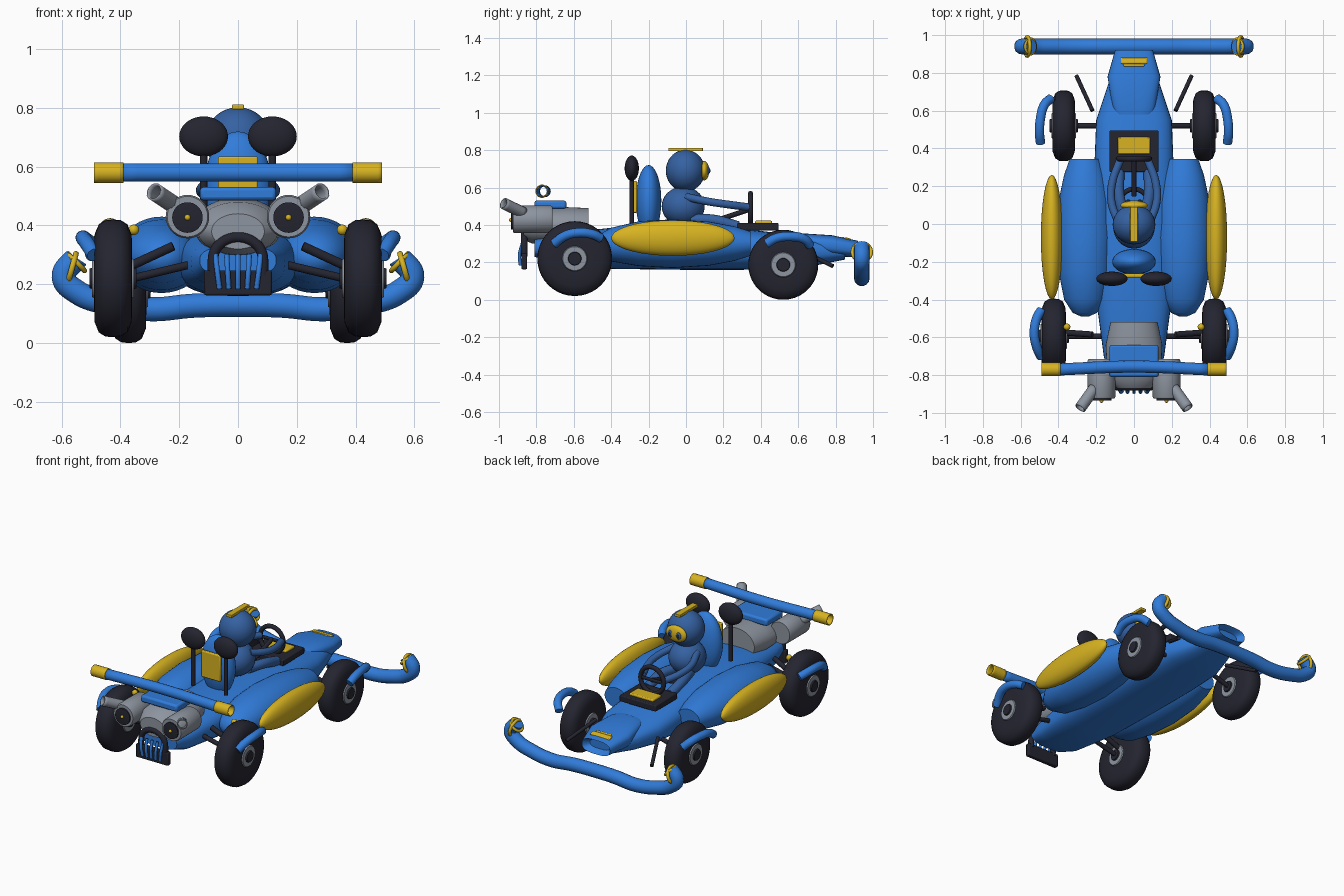
import bpy, bmesh, math
from mathutils import Vector

old = bpy.data.objects.get("Cube")
if old:
    bpy.data.objects.remove(old)


def material(name, rgb):
    m = bpy.data.materials.new(name)
    m.use_nodes = True
    m.diffuse_color = (*rgb, 1)
    m.node_tree.nodes["Principled BSDF"].inputs["Base Color"].default_value = (*rgb, 1)
    return m


BLUE = material("bright_blue", (0.03, 0.2, 0.7))
NAVY = material("driver_blue", (0.035, 0.12, 0.36))
GOLD = material("yellow", (0.68, 0.45, 0.015))
BLACK = material("near_black", (0.018, 0.018, 0.03))
GREY = material("metal_grey", (0.27, 0.3, 0.35))


def finish(name, mat):
    ob = bpy.context.object
    ob.name = name
    ob.data.materials.clear()
    ob.data.materials.append(mat)
    bpy.ops.object.shade_smooth_by_angle(angle=math.radians(40))
    return ob


def ball(name, mat, loc, radii, rot=(0, 0, 0)):
    bpy.ops.mesh.primitive_uv_sphere_add(segments=32, ring_count=18, location=loc, rotation=rot)
    bpy.context.object.scale = radii
    return finish(name, mat)


def box(name, mat, loc, size, bevel=0.006, rot=(0, 0, 0)):
    bpy.ops.mesh.primitive_cube_add(size=1, location=loc, rotation=rot)
    ob = bpy.context.object
    ob.scale = size
    bpy.ops.object.transform_apply(location=False, rotation=False, scale=True)
    mod = ob.modifiers.new("soft_edges", "BEVEL")
    mod.width, mod.segments = bevel, 2
    return finish(name, mat)


def ring(name, mat, loc, major, minor, rot=(0, 0, 0)):
    bpy.ops.mesh.primitive_torus_add(location=loc, rotation=rot, major_radius=major,
                                     minor_radius=minor, major_segments=36, minor_segments=10)
    return finish(name, mat)


def tube(name, mat, points, radius, caps=True):
    # Smooth pipe through the points, turned into a mesh
    cu = bpy.data.curves.new(name, "CURVE")
    cu.dimensions = "3D"
    cu.bevel_depth, cu.bevel_resolution = radius, 5
    cu.use_fill_caps, cu.resolution_u = caps, 8
    sp = cu.splines.new("BEZIER")
    sp.bezier_points.add(len(points) - 1)
    for bp, p in zip(sp.bezier_points, points):
        bp.co = p
        bp.handle_left_type = bp.handle_right_type = "AUTO"
    ob = bpy.data.objects.new(name, cu)
    bpy.context.collection.objects.link(ob)
    bpy.ops.object.select_all(action="DESELECT")
    ob.select_set(True)
    bpy.context.view_layer.objects.active = ob
    bpy.ops.object.convert(target="MESH")
    if not caps:
        wall = bpy.context.object.modifiers.new("wall", "SOLIDIFY")
        wall.thickness = 0.006
    return finish(name, mat)


def loft(name, mat, sections, loc=(0, 0, 0), rot=(0, 0, 0), power=1.0, n=36):
    # Elliptical sections (y, half width, centre z, half height) skinned along y
    bm = bmesh.new()
    rows = []
    for y, w, zc, h in sections:
        row = []
        for i in range(n):
            a = math.tau * i / n
            c, s = math.cos(a), math.sin(a)
            row.append(bm.verts.new((w * math.copysign(abs(c) ** power, c), y,
                                     zc + h * math.copysign(abs(s) ** power, s))))
        rows.append(row)
    for r0, r1 in zip(rows, rows[1:]):
        for i in range(n):
            j = (i + 1) % n
            bm.faces.new((r0[i], r0[j], r1[j], r1[i]))
    bm.faces.new(rows[0])
    bm.faces.new(rows[-1])
    bmesh.ops.recalc_face_normals(bm, faces=bm.faces)
    me = bpy.data.meshes.new(name)
    bm.to_mesh(me)
    bm.free()
    ob = bpy.data.objects.new(name, me)
    ob.location, ob.rotation_euler = loc, rot
    bpy.context.collection.objects.link(ob)
    bpy.ops.object.select_all(action="DESELECT")
    ob.select_set(True)
    bpy.context.view_layer.objects.active = ob
    return finish(name, mat)


def drum(name, mat, loc, r, length, rot=(0, 0, 0)):
    h = length / 2
    return loft(name, mat, [(-h, r * 0.93, 0, r * 0.93), (-h * 0.9, r, 0, r),
                            (h * 0.9, r, 0, r), (h, r * 0.93, 0, r * 0.93)], loc, rot)


SIDEWAYS = (0, 0, math.pi / 2)
UPRIGHT = (math.pi / 2, 0, 0)

# Hull and nose
loft("hull", BLUE, [(-0.81, .13, .28, .05), (-0.7, .16, .27, .08), (-0.4, .2, .275, .11),
                    (0, .21, .28, .12), (.3, .21, .27, .11), (.55, .2, .26, .09),
                    (.7, .15, .255, .07), (.85, .1, .26, .045)], power=0.75)
loft("nose", BLUE, [(.58, .1, .31, .04), (.62, .115, .305, .05), (.78, .14, .29, .055),
                    (.92, .1, .27, .045), (.88, .07, .27, .025)], power=0.7)
box("nose_badge", GOLD, (0, .865, .325), (.14, .035, .012), rot=(-0.25, 0, 0))
box("nose_badge_bar", GOLD, (0, .84, .33), (.11, .015, .012), rot=(-0.25, 0, 0))

# Front bumper
half = [(.15, .127), (.3, .115), (.44, .135), (.55, .175), (.593, .225), (.55, .29)]
path = [(-x, .94, z) for x, z in reversed(half)] + [(0, .94, .13)] + [(x, .94, z) for x, z in half]
tube("front_bumper", BLUE, path, 0.042)

# Dashboard and steering
box("dashboard", BLACK, (0, .385, .39), (.26, .22, .04))
box("dashboard_panel", GOLD, (0, .415, .413), (.17, .09, .02))
ring("steering_wheel", BLACK, (0, .345, .485), .083, .014, UPRIGHT)
box("steering_spoke", BLACK, (0, .345, .485), (.16, .016, .02))
tube("steering_column", BLACK, [(0, .15, .42), (0, .345, .485)], .014)
ring("lap_ring", BLACK, (0, .11, .42), .075, .013)

# Driver
ball("driver_body", NAVY, (0, -.015, .5), (.11, .115, .105))
ball("driver_head", NAVY, (0, -.003, .69), (.113, .105, .112))
ball("driver_snout", GOLD, (0, .098, .69), (.072, .026, .052))
box("driver_crest", GOLD, (0, -.002, .803), (.04, .185, .018), 0.003)

# Seat
ball("seat_back", BLUE, (0, -.2, .53), (.115, .068, .19))
box("seat_plate", GOLD, (0, -.272, .55), (.135, .022, .17))

# Engine
loft("engine_block", GREY, [(-.87, .09, .38, .06), (-.82, .14, .39, .09), (-.64, .15, .395, .1),
                            (-.52, .125, .395, .095)])
box("engine_cover", BLUE, (0, -.725, .508), (.26, .17, .045), .012)

# Rear wing
tube("rear_wing", BLUE, [(-.4, -.77, .58), (0, -.755, .58), (.4, -.77, .58)], .032, False)

# Rear grille
box("grille_frame", BLACK, (0, -.865, .205), (.23, .03, .085))
arch = [(.085 * math.cos(a), -.865, .285 + .075 * math.sin(a))
        for a in (math.pi * i / 8 for i in range(9))]
tube("grille_arch", BLACK, [(.085, -.865, .23)] + arch + [(-.085, -.865, .23)], .018)
for i in range(-2, 3):
    x = i * .035
    tube("grille_bar", BLUE, [(x * .9, -.885, .185), (x, -.89, .24), (x * 1.1, -.875, .3)], .009)

# Mirrored parts
for s, side in ((1, "left"), (-1, "right")):
    def name(part):
        return side + "_" + part

    loft(name("side_pod"), BLUE, [(-.49, .02, .29, .015), (-.47, .065, .295, .05),
                                  (-.4, .11, .295, .09), (-.25, .14, .3, .12),
                                  (-.07, .15, .3, .13), (.12, .14, .3, .118),
                                  (.26, .11, .3, .092), (.345, .08, .3, .065)], (s * .26, 0, 0))
    ball(name("pod_panel"), GOLD, (s * .435, -.07, .33), (.058, .33, .095))

    # Wheels: x, y, z, radius, half width
    for tag, x, y, z, r, w in (("rear", .425, -.595, .22, .2, .065), ("front", .372, .52, .187, .187, .06)):
        prof = [(-1, .45), (-.97, .74), (-.75, .92), (-.4, .99), (0, 1)]
        prof += [(-t, k) for t, k in reversed(prof[:-1])]
        loft(name(tag + "_tyre"), BLACK, [(t * w, k * r, 0, k * r) for t, k in prof],
             (s * x, y, z), SIDEWAYS, n=40)
        drum(name(tag + "_rim"), GREY, (s * x, y, z), .068, 2 * w + .012, SIDEWAYS)
        drum(name(tag + "_hub"), BLACK, (s * x, y, z), .036, 2 * w + .03, SIDEWAYS)
        tube(name(tag + "_axle"), BLACK, [(s * .15, y, z + .05), (s * (x - w), y, z)], .014)

    # Fenders
    tube(name("rear_fender"), BLUE, [(s * .49, -.705, .3), (s * .515, -.65, .34),
                                     (s * .528, -.58, .358), (s * .515, -.5, .35),
                                     (s * .49, -.455, .33)], .025)
    tube(name("front_fender"), BLUE, [(s * .44, .665, .29), (s * .475, .63, .325),
                                      (s * .495, .56, .338), (s * .5, .48, .328),
                                      (s * .495, .43, .3)], .025)

    # Suspension arms and lamps
    tube(name("rear_strut"), BLACK, [(s * .22, -.585, .33), (s * .36, -.575, .265)], .016)
    tube(name("front_strut"), BLACK, [(s * .22, .6, .27), (s * .305, .785, .18)], .011)
    ball(name("strut_cap"), GOLD, (s * .355, -.545, .385), (.018, .018, .018))
    ring(name("bumper_band"), GOLD, (s * .565, .94, .255), .05, .01, (0, s * 1.3, 0))
    ring(name("bumper_band_inner"), GOLD, (s * .55, .94, .275), .04, .009, (0, -s * .8, 0))

    # Wing sleeves
    tube(name("wing_sleeve"), GOLD, [(s * .39, -.77, .58), (s * .49, -.77, .58)], .036, False)

    # Exhausts
    drum(name("exhaust_drum"), GREY, (s * .172, -.82, .43), .074, .21)
    drum(name("exhaust_disc"), BLACK, (s * .172, -.925, .427), .052, .02)
    ball(name("exhaust_bolt"), GOLD, (s * .172, -.937, .427), (.01, .01, .01))
    tube(name("exhaust_pipe"), GREY, [(s * .21, -.87, .465), (s * .285, -.975, .515)], .031, False)

    # Mirrors behind the seat
    ball(name("mirror"), BLACK, (s * .117, -.29, .703), (.083, .038, .068))
    tube(name("mirror_stalk"), BLACK, [(s * .117, -.29, .4), (s * .117, -.29, .66)], .013)

    # Driver's arms, nostrils and legs
    tube(name("driver_arm"), NAVY, [(s * .08, 0, .55), (s * .12, .12, .525), (s * .115, .22, .51),
                                    (s * .075, .335, .495)], .021)
    tube(name("driver_leg"), NAVY, [(s * .05, .03, .43), (s * .08, .15, .425), (s * .08, .28, .39)], .03)
    ball(name("nostril"), NAVY, (s * .03, .118, .69), (.017, .009, .023))
    ball(name("nostril_hole"), BLACK, (s * .03, .125, .69), (.009, .006, .012))
